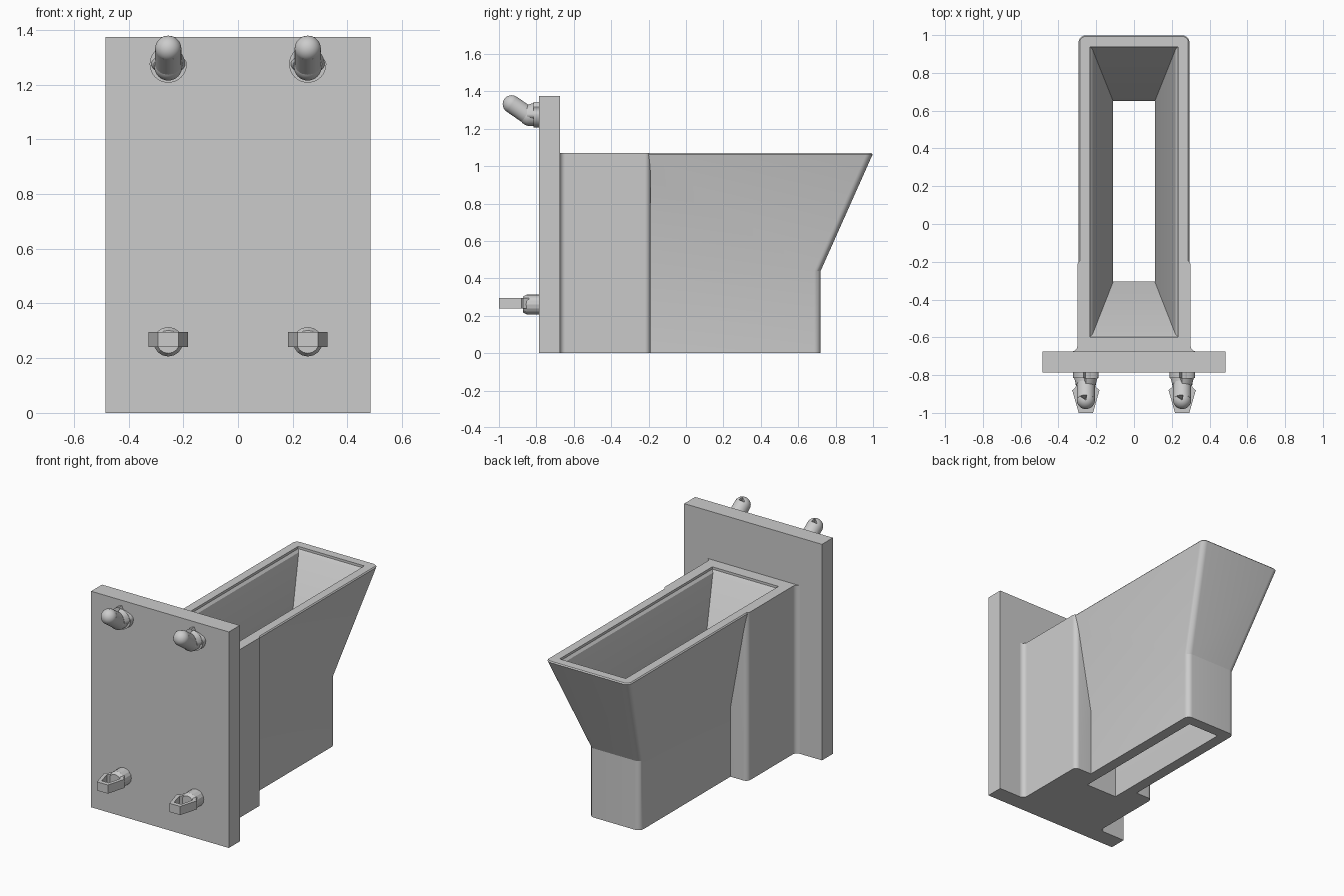
import bpy, bmesh, math
from mathutils import Vector, Matrix

if "Cube" in bpy.data.objects:
    bpy.data.objects.remove(bpy.data.objects["Cube"])

TOP, KNEE = 1.07, 0.44


def finish(name, bm):
    bmesh.ops.recalc_face_normals(bm, faces=bm.faces)
    me = bpy.data.meshes.new(name)
    bm.to_mesh(me)
    bm.free()
    ob = bpy.data.objects.new(name, me)
    bpy.context.collection.objects.link(ob)
    return ob


def activate(ob):
    bpy.ops.object.select_all(action='DESELECT')
    ob.select_set(True)
    bpy.context.view_layer.objects.active = ob


def smooth(ob, deg=20):
    activate(ob)
    bpy.ops.object.shade_smooth_by_angle(angle=math.radians(deg))


def loft(bm, rings):
    """Closed solid through rings of equal vertex count."""
    rows = [[bm.verts.new(p) for p in r] for r in rings]
    n = len(rows[0])
    for a, b in zip(rows, rows[1:]):
        for i in range(n):
            j = (i + 1) % n
            bm.faces.new((a[i], a[j], b[j], b[i]))
    bm.faces.new(rows[0][::-1])
    bm.faces.new(rows[-1])


def arc(cx, cy, r, a0, a1, n=8):
    return [(cx + r * math.cos(math.radians(a0 + (a1 - a0) * i / n)),
             cy + r * math.sin(math.radians(a0 + (a1 - a0) * i / n))) for i in range(n + 1)]


def boolean(ob, other, op):
    m = ob.modifiers.new(op, 'BOOLEAN')
    m.object, m.operation, m.solver = other, op, 'EXACT'
    activate(ob)
    bpy.ops.object.modifier_apply(modifier=m.name)
    bpy.data.objects.remove(other)


def rod(bm, a, b, r, segs=32, r2=None):
    a, b = Vector(a), Vector(b)
    d = b - a
    mat = Matrix.Translation((a + b) / 2) @ d.to_track_quat('Z', 'Y').to_matrix().to_4x4()
    bmesh.ops.create_cone(bm, cap_ends=True, segments=segs, radius1=r,
                          radius2=r if r2 is None else r2, depth=d.length, matrix=mat)


def ball(bm, c, r):
    bmesh.ops.create_uvsphere(bm, u_segments=32, v_segments=16, radius=r,
                              matrix=Matrix.Translation(c))


# Back plate
bm = bmesh.new()
bmesh.ops.create_cube(bm, size=1, matrix=Matrix.Translation((0, -0.73, 0.6875))
                      @ Matrix.Diagonal((0.97, 0.11, 1.375, 1)))
finish("back_plate", bm)

# Neck block: concave fillets at the plate, rounded far corners
half = [(0.33, -0.69)] + arc(0.33, -0.645, 0.03, 270, 180) + arc(0.27, -0.22, 0.03, 0, 90)
profile = half + [(-x, y) for x, y in reversed(half)]
bm = bmesh.new()
loft(bm, [[(x, y, z) for x, y in profile] for z in (0, TOP)])
neck = finish("neck_block", bm)


# Hopper shell: straight chute, flared above the knee, eased rim
def shell_ring(w, end, z, r=0.035):
    h = [(w, -0.65)] + arc(w - r, end - r, r, 0, 90)
    return [(x, y, z) for x, y in h + [(-x, y) for x, y in reversed(h)]]


bm = bmesh.new()
loft(bm, [shell_ring(0.18, 0.72, 0), shell_ring(0.18, 0.72, KNEE),
          shell_ring(0.293, 0.998, TOP - 0.007), shell_ring(0.287, 0.992, TOP, 0.029)])
hopper = finish("hopper", bm)
boolean(hopper, neck, 'UNION')


# Hollow through the hopper
def hole_ring(w, y0, y1, z):
    return [(w, y0, z), (w, y1, z), (-w, y1, z), (-w, y0, z)]


bm = bmesh.new()
loft(bm, [hole_ring(0.11, -0.305, 0.65, -0.1), hole_ring(0.11, -0.305, 0.65, KNEE),
          hole_ring(0.22, -0.585, 0.925, TOP - 0.03), hole_ring(0.233, -0.597, 0.938, TOP - 0.015),
          hole_ring(0.233, -0.597, 0.938, TOP + 0.1)])
cutter = finish("hopper_cutter", bm)
cutter.hide_render = True
boolean(hopper, cutter, 'DIFFERENCE')
smooth(hopper)

for side, x in (("left", -0.255), ("right", 0.255)):
    # Upper bent hook with side snap wings
    bm = bmesh.new()
    elbow, tip = (x, -0.838, 1.266), (x, -0.932, 1.331)
    rod(bm, (x, -0.76, 1.266), elbow, 0.051)
    ball(bm, elbow, 0.051)
    rod(bm, elbow, tip, 0.048)
    ball(bm, tip, 0.048)
    start = len(bm.verts)
    rod(bm, (x, -0.76, 1.275), (x, -0.815, 1.275), 0.068, r2=0.068)
    rod(bm, (x, -0.815, 1.275), (x, -0.85, 1.275), 0.062, r2=0.052)
    bm.verts.ensure_lookup_table()
    for v in bm.verts[start:]:
        v.co.z = 1.275 + (v.co.z - 1.275) * 0.55
    smooth(finish(side + "_hook", bm), 30)

    # Lower clip: chamfered round base
    bm = bmesh.new()
    rod(bm, (x, -0.76, 0.26), (x, -0.85, 0.26), 0.054, 16)
    rod(bm, (x, -0.85, 0.26), (x, -0.872, 0.26), 0.054, 16, 0.042)
    finish(side + "_clip_base", bm)

    # Lower clip: open barbed loop
    outer = [(0.045, -0.84), (0.055, -0.865), (0.072, -0.88), (0.038, -1.0)]
    inner = [(0.028, -0.84), (0.034, -0.87), (0.046, -0.888), (0.025, -0.972)]
    bm = bmesh.new()

    def ring(h, z):
        return [bm.verts.new((x + s * a, b, z)) for s, seq in ((1, h), (-1, h[::-1])) for a, b in seq]
    o0, o1, i0, i1 = ring(outer, 0.24), ring(outer, 0.295), ring(inner, 0.24), ring(inner, 0.295)
    for k in range(8):
        j = (k + 1) % 8
        for a, b in ((o0, o1), (o1, i1), (i1, i0), (i0, o0)):
            if k == 7 and a is not None:
                continue
            bm.faces.new((a[k], a[j], b[j], b[k]))
    for k in (0, 7):
        bm.faces.new((o0[k], o1[k], i1[k], i0[k]))
    finish(side + "_clip_loop", bm)
